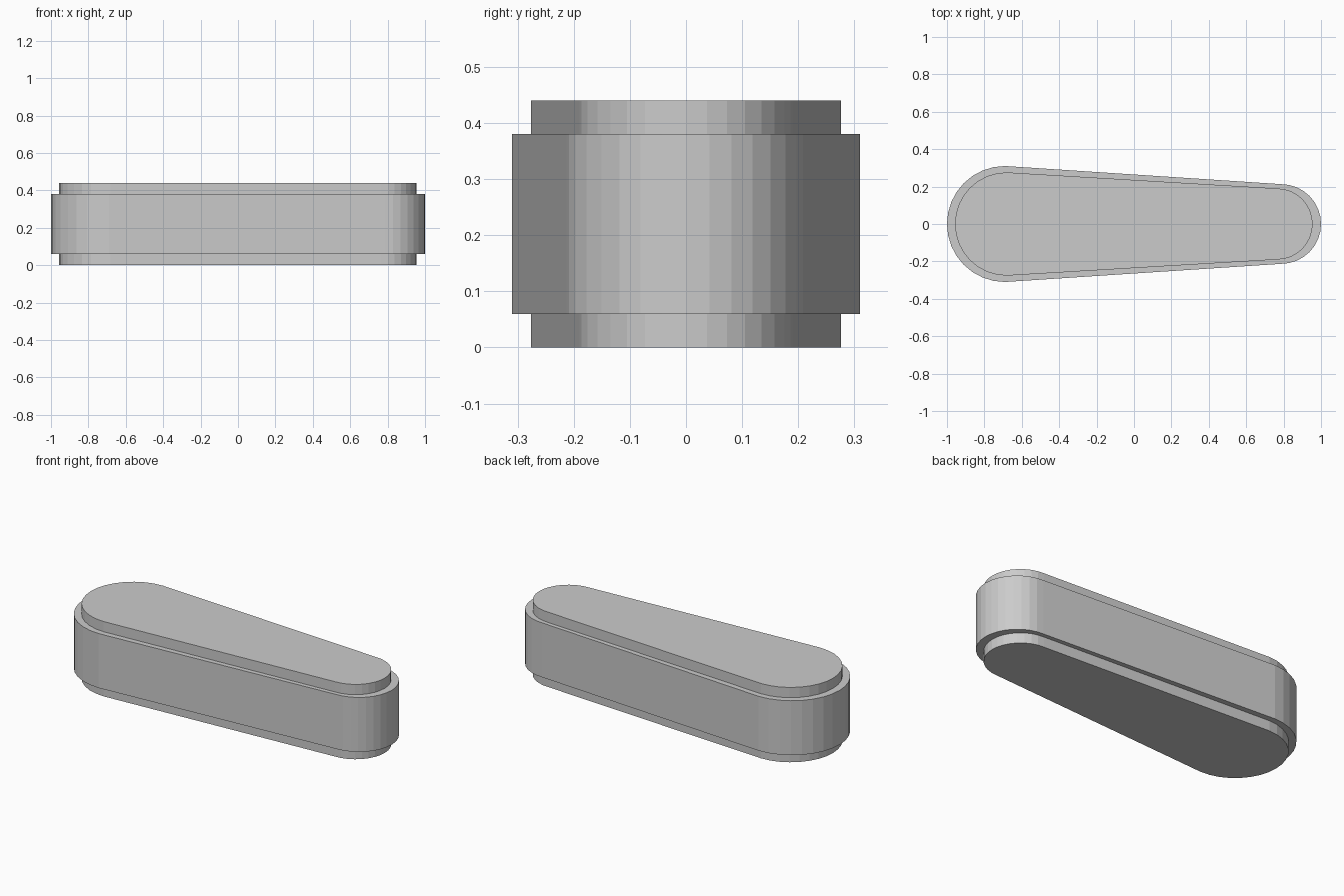
import bpy, bmesh
from math import pi, cos, sin

if "Cube" in bpy.data.objects:
    bpy.data.objects.remove(bpy.data.objects["Cube"])

SEG = 16  # facets per rounded end


def outline(x_left, r_left, x_right, r_right):
    """Tapered bar: half circle at each end, joined by straight sides."""
    pts = []
    for cx, r, start in ((x_right - r_right, r_right, -pi / 2),
                         (x_left + r_left, r_left, pi / 2)):
        for i in range(SEG + 1):
            a = start + pi * i / SEG
            pts.append((cx + r * cos(a), r * sin(a)))
    return pts


def slab(name, pts, z0, z1):
    bm = bmesh.new()
    base = bm.faces.new([bm.verts.new((x, y, z0)) for x, y in pts])
    ext = bmesh.ops.extrude_face_region(bm, geom=[base], use_keep_orig=True)
    top = [v for v in ext["geom"] if isinstance(v, bmesh.types.BMVert)]
    bmesh.ops.translate(bm, verts=top, vec=(0, 0, z1 - z0))
    bmesh.ops.recalc_face_normals(bm, faces=bm.faces)
    mesh = bpy.data.meshes.new(name)
    bm.to_mesh(mesh)
    bm.free()
    obj = bpy.data.objects.new(name, mesh)
    bpy.context.collection.objects.link(obj)
    return obj


# Wide middle body and the two narrower plates above and below
body = outline(-1.0, 0.31, 1.0, 0.213)
plate = outline(-0.957, 0.276, 0.955, 0.19)
slab("bottom_plate", plate, 0.0, 0.06)
slab("main_body", body, 0.06, 0.38)
slab("top_plate", plate, 0.38, 0.44)
